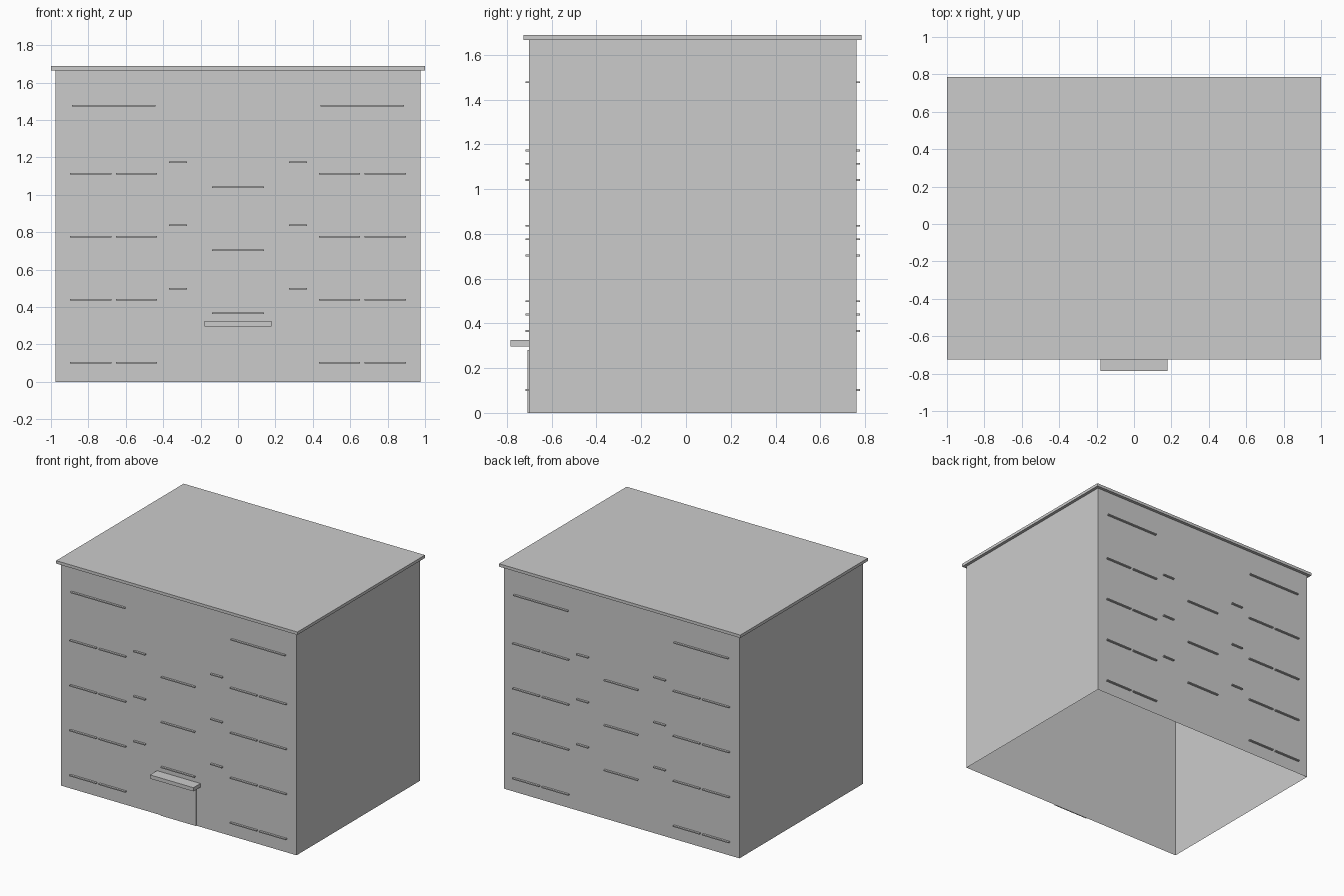
import bpy, bmesh

if "Cube" in bpy.data.objects:
    bpy.data.objects.remove(bpy.data.objects["Cube"])

FRONT, BACK = -0.702, 0.762   # wall planes
WALL_X, WALL_TOP = 0.977, 1.666


def box(name, x, y, z, open_ends=False):
    """Box from (min, max) ranges, optionally without top and bottom."""
    bm = bmesh.new()
    bmesh.ops.create_cube(bm, size=1)
    for v in bm.verts:
        for i, (lo, hi) in enumerate((x, y, z)):
            v.co[i] = hi if v.co[i] > 0 else lo
    if open_ends:
        bm.normal_update()
        ends = [f for f in bm.faces if abs(f.normal.z) > 0.5]
        bmesh.ops.delete(bm, geom=ends, context='FACES_ONLY')
    mesh = bpy.data.meshes.new(name)
    bm.to_mesh(mesh)
    bm.free()
    obj = bpy.data.objects.new(name, mesh)
    bpy.context.collection.objects.link(obj)
    return obj


# Wall shell, open underneath, closed by the roof slab
box("walls", (-WALL_X, WALL_X), (FRONT, BACK), (0, WALL_TOP), open_ends=True)
box("roof_slab", (-1, 1), (-0.725, 0.785), (WALL_TOP, 1.688))

# Entrance on the front only
box("door", (-0.147, 0.147), (-0.709, FRONT), (0, 0.281))
box("door_canopy", (-0.18, 0.18), (-0.785, FRONT), (0.297, 0.325))

# Window sills: x range and heights of the right half, mirrored to the left
FLOOR = 0.337
sills = [
    ("outer_sill", (0.677, 0.897), [0.102 + FLOOR * i for i in range(4)]),
    ("inner_sill", (0.434, 0.653), [0.102 + FLOOR * i for i in range(4)]),
    ("small_sill", (0.272, 0.368), [0.499 + FLOOR * i for i in range(3)]),
    ("attic_sill", (0.440, 0.888), [1.477]),
]
faces = {"front": (FRONT - 0.016, FRONT), "back": (BACK, BACK + 0.016)}
T = 0.004  # half thickness of a sill

for side, y in faces.items():
    for name, (a, b), heights in sills:
        for i, z in enumerate(heights):
            box(f"{side}_right_{name}_{i}", (a, b), y, (z - T, z + T))
            box(f"{side}_left_{name}_{i}", (-b, -a), y, (z - T, z + T))
    # Stairwell sills in the middle
    for i in range(3):
        z = 0.366 + FLOOR * i
        box(f"{side}_stair_sill_{i}", (-0.139, 0.139), y, (z - T, z + T))
